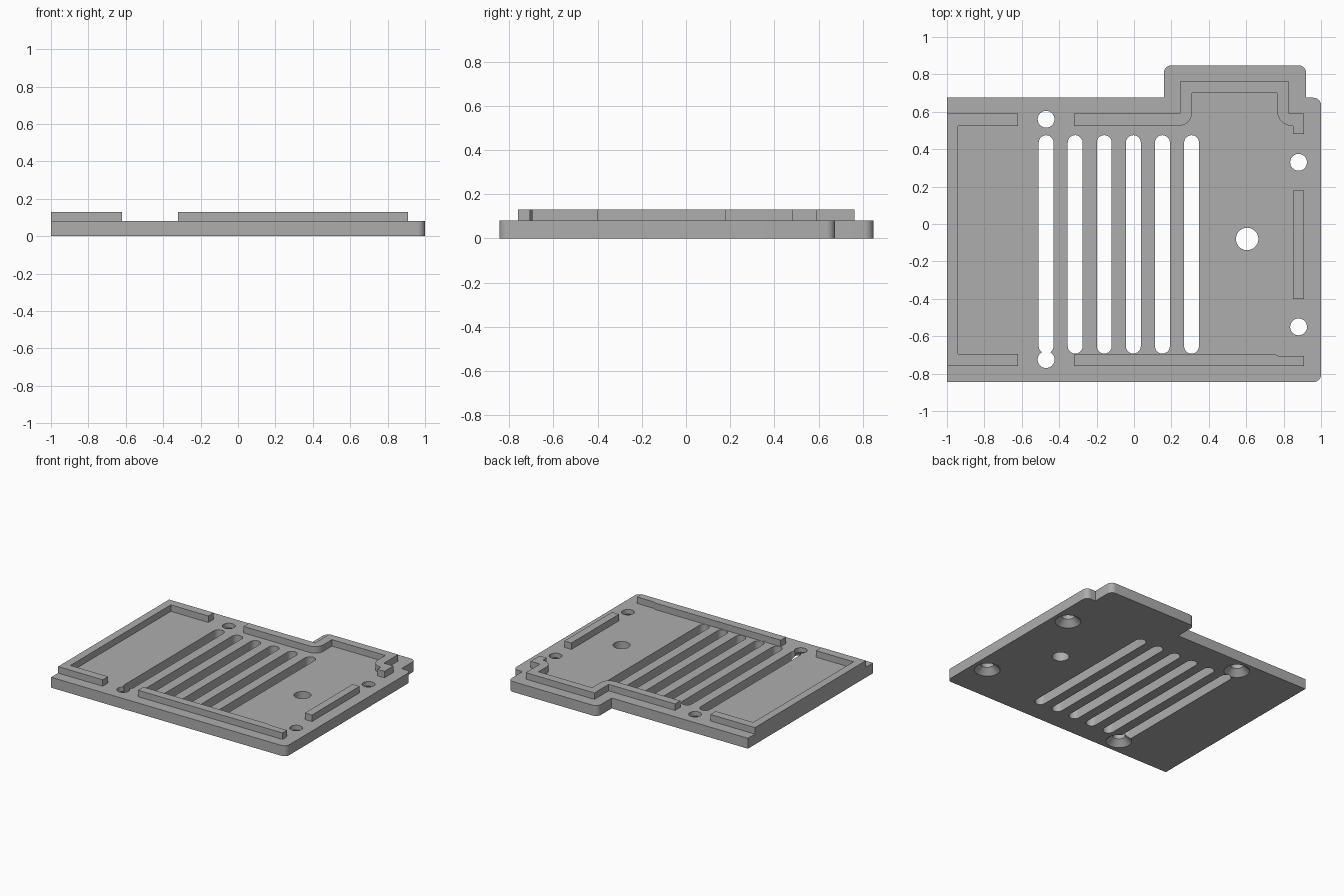
import bpy, bmesh, math

if "Cube" in bpy.data.objects:
    bpy.data.objects.remove(bpy.data.objects["Cube"])

PLATE_H, RIB_H = 0.08, 0.13

grey = bpy.data.materials.new("plain_grey")
grey.diffuse_color = (0.42, 0.42, 0.42, 1)
grey.use_nodes = True
grey.node_tree.nodes["Principled BSDF"].inputs["Base Color"].default_value = grey.diffuse_color


def prism(name, outline, z0, z1):
    """Extrude a flat outline between two heights."""
    bm = bmesh.new()
    face = bm.faces.new([bm.verts.new((x, y, z0)) for x, y in outline])
    out = bmesh.ops.extrude_face_region(bm, geom=[face])
    verts = [v for v in out["geom"] if isinstance(v, bmesh.types.BMVert)]
    bmesh.ops.translate(bm, vec=(0, 0, z1 - z0), verts=verts)
    bmesh.ops.recalc_face_normals(bm, faces=bm.faces)
    return finish(name, bm)


def finish(name, bm):
    mesh = bpy.data.meshes.new(name)
    bm.to_mesh(mesh)
    bm.free()
    mesh.materials.append(grey)
    obj = bpy.data.objects.new(name, mesh)
    bpy.context.collection.objects.link(obj)
    return obj


def arc(cx, cy, r, a0, a1, n=10):
    return [(cx + r * math.cos(math.radians(a0 + (a1 - a0) * i / n)),
             cy + r * math.sin(math.radians(a0 + (a1 - a0) * i / n)))
            for i in range(n + 1)]


def rect(x0, y0, x1, y1):
    return [(x0, y0), (x1, y0), (x1, y1), (x0, y1)]


def cone(name, x, y, z0, z1, r0, r1):
    bm = bmesh.new()
    bmesh.ops.create_cone(bm, cap_ends=True, segments=40, radius1=r0,
                          radius2=r1, depth=z1 - z0)
    bmesh.ops.translate(bm, vec=(x, y, (z0 + z1) / 2), verts=bm.verts)
    return finish(name, bm)


def smooth(obj):
    bpy.ops.object.select_all(action='DESELECT')
    obj.select_set(True)
    bpy.context.view_layer.objects.active = obj
    bpy.ops.object.shade_smooth_by_angle(angle=math.radians(30))


# Base plate with a raised tab along the back edge
R = 0.04
plate = prism("base_plate",
              [(-1, -0.845)] + arc(1 - R, -0.845 + R, R, -90, 0)
              + arc(1 - R, 0.675 - R, R, 0, 90) + [(0.92, 0.675)]
              + arc(0.92 - R, 0.848 - R, R, 0, 90)
              + arc(0.16 + R, 0.848 - R, R, 90, 180)
              + [(0.16, 0.675), (-1, 0.675)], 0, PLATE_H)

cutters = []
# Vent slots with round ends
for i in range(6):
    x = -0.47 + 0.1555 * i
    cutters.append(prism("slot_cutter",
                         arc(x, 0.435, 0.04, 0, 180)
                         + arc(x, -0.653, 0.04, 180, 360), -0.05, 0.12))
# Screw holes, countersunk from below
for x, y in [(-0.47, 0.56), (-0.47, -0.725), (0.88, 0.33), (0.88, -0.55)]:
    cutters.append(cone("hole_cutter", x, y, -0.05, 0.12, 0.045, 0.045))
    cutters.append(cone("countersink_cutter", x, y, -0.01, 0.05, 0.1, 0.04))
# Plain round hole
cutters.append(cone("hole_cutter", 0.605, -0.08, -0.05, 0.12, 0.06, 0.06))

for c in cutters:
    c.hide_render = True
    mod = plate.modifiers.new("cut", 'BOOLEAN')
    mod.operation, mod.solver, mod.object = 'DIFFERENCE', 'EXACT', c
bpy.context.view_layer.update()
cut_mesh = bpy.data.meshes.new_from_object(
    plate.evaluated_get(bpy.context.evaluated_depsgraph_get()))
plate.modifiers.clear()
plate.data = cut_mesh
for c in cutters:
    bpy.data.objects.remove(c)
smooth(plate)

# Locating ribs on the upper face
ribs = {
    "left_rib": [(-1, -0.76), (-0.62, -0.76), (-0.62, -0.695), (-0.94, -0.695),
                 (-0.94, 0.525), (-0.62, 0.525), (-0.62, 0.59), (-1, 0.59)],
    "front_rib": [(-0.32, -0.76), (0.91, -0.76), (0.91, -0.705),
                  (0.77, -0.705), (0.75, -0.695), (-0.32, -0.695)],
    "right_rib": rect(0.85, -0.4, 0.91, 0.18),
    "back_rib": [(-0.32, 0.525)] + arc(0.24, 0.595, 0.07, -90, 0)
    + [(0.31, 0.70), (0.765, 0.70)] + arc(0.845, 0.605, 0.08, 180, 270)
    + [(0.85, 0.525), (0.85, 0.48), (0.91, 0.48), (0.91, 0.59), (0.83, 0.59),
       (0.83, 0.763), (0.245, 0.763), (0.245, 0.59), (-0.32, 0.59)],
}
for name, outline in ribs.items():
    smooth(prism(name, outline, PLATE_H, RIB_H))
